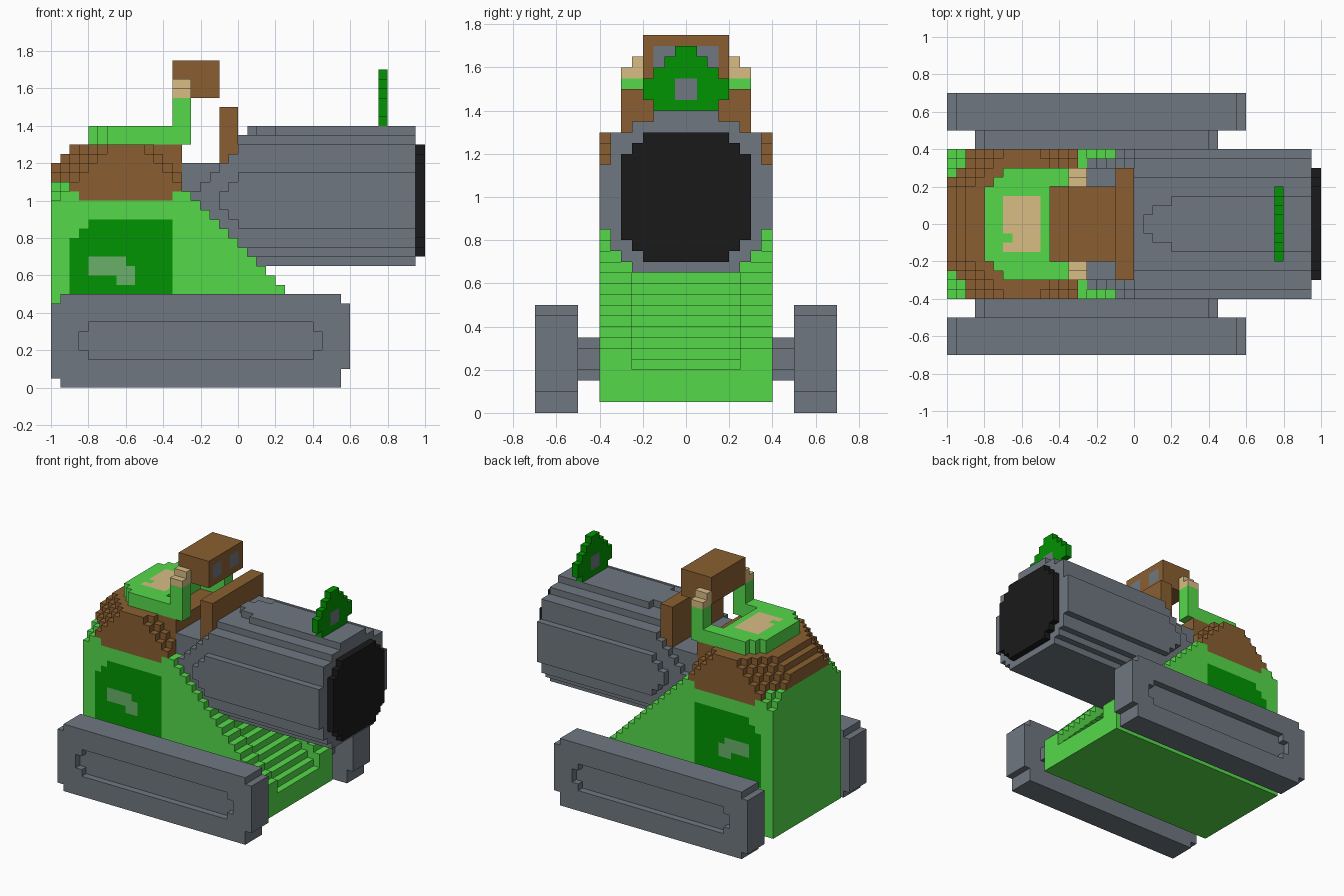
import bpy, bmesh

if "Cube" in bpy.data.objects:
    bpy.data.objects.remove(bpy.data.objects["Cube"], do_unlink=True)

U = 0.05  # block size


def linear(c):
    return c / 12.92 if c <= 0.04045 else ((c + 0.055) / 1.055) ** 2.4


def material(name, hexcode):
    rgb = [linear(int(hexcode[i:i + 2], 16) / 255) for i in (0, 2, 4)]
    m = bpy.data.materials.new(name)
    m.use_nodes = True
    m.diffuse_color = (*rgb, 1)
    bsdf = m.node_tree.nodes["Principled BSDF"]
    bsdf.inputs["Base Color"].default_value = (*rgb, 1)
    bsdf.inputs["Roughness"].default_value = 0.8
    return m


MATS = {n: material(n, h) for n, h in (
    ("steel grey", "707780"), ("bright green", "55D949"), ("dark green", "019401"),
    ("pale green", "68B068"), ("brown", "8A5F31"), ("tan", "D9BC84"), ("black", "1A1A1A"))}

cells = {}  # block position -> part name


def box(part, x0, x1, y0, y1, z0, z1):
    """Fill blocks over |y| from y0 to y1, mirrored; part None carves."""
    r = lambda a, b: range(round(a / U), round(b / U))
    for i in r(x0, x1):
        for j in r(y0, y1):
            for k in r(z0, z1):
                for jj in (j, -1 - j):
                    if part:
                        cells[i, jj, k] = part
                    else:
                        cells.pop((i, jj, k), None)


# Hull: flat base, then a stepped front slope with a sunken middle
box("hull", -1, 0.5, 0, 0.4, 0.05, 0.2)
for k in range(4, 20):
    z = k * U
    box("hull", -1, min(0.5, 0.75 - z), 0.25, 0.4, z, z + U)
    box("hull", -1, 0.65 - z, 0, 0.25, z, z + U)
box("hull", -0.3, -0.25, 0, 0.4, 1.0, 1.05)

# Stepped brown dome with cut corners, on the green rim of the hull
for i in range(-20, -6):
    x = i * U
    rim = 1.0 if -17 <= i < -7 else 1.05 if i >= -18 else 1.1
    for w, rear_drop, front_drop in ((0.2, 0, 0), (0.25, 1, 0), (0.3, 2, 0),
                                     (0.35, 3, i + 10), (0.4, 4, i + 11)):
        top = min(1.3, 1.2 + (i + 20 - rear_drop) * U, 1.3 - front_drop * U)
        y0 = w - U if w > 0.2 else 0
        box("hull", x, x + U, y0, w, 1.0, min(rim, top))
        box("dome", x, x + U, y0, w, rim, top)

# Gun mount and barrel, stacked in layers: z0, z1, half width, rear x
box("barrel", -0.3, 0, 0, 0.3, 1.05, 1.2)
for z0, z1, w, x in ((0.65, 0.7, 0.25, 0), (0.7, 0.75, 0.3, 0), (0.75, 0.85, 0.35, -0.05),
                     (0.85, 1.05, 0.35, -0.25), (1.05, 1.1, 0.35, -0.2), (1.1, 1.15, 0.35, -0.15),
                     (1.15, 1.2, 0.35, -0.1), (1.2, 1.25, 0.35, -0.05),
                     (1.25, 1.3, 0.35, 0), (1.3, 1.35, 0.25, 0), (1.35, 1.4, 0.05, 0.05),
                     (1.35, 1.4, 0.1, 0.1), (1.35, 1.4, 0.15, 0.2),
                     (0.85, 1.15, 0.4, 0), (0.9, 1.1, 0.4, -0.05), (0.95, 1.05, 0.4, -0.1)):
    box("barrel", x, 0.95, 0, w, z0, z1)

# Muzzle disc
for z0, z1, w in ((0.7, 1.3, 0.2), (0.75, 1.25, 0.25), (0.8, 1.2, 0.3)):
    box("muzzle", 0.95, 1, 0, w, z0, z1)

# Gunner: torso, reaching arms and hands
for x, w in ((-0.8, 0.2), (-0.75, 0.25), (-0.7, 0.3)):
    box("torso", x, -0.45, 0, w, 1.3, 1.4)
box("arms", -0.45, -0.25, 0.2, 0.3, 1.3, 1.4)
box("arms", -0.35, -0.25, 0.2, 0.3, 1.4, 1.55)
box("hands", -0.35, -0.25, 0.2, 0.3, 1.55, 1.6)
box("hands", -0.35, -0.25, 0.2, 0.25, 1.6, 1.65)

# Head block and shield plate
box("head", -0.35, -0.1, 0, 0.2, 1.55, 1.75)
box("shield", -0.1, 0, 0, 0.3, 1.2, 1.5)

# Gun sight on the barrel
for z0, z1, w in ((1.4, 1.45, 0.15), (1.45, 1.55, 0.2), (1.55, 1.6, 0.15),
                  (1.6, 1.65, 0.1), (1.65, 1.7, 0.05)):
    box("sight", 0.75, 0.8, 0, w, z0, z1)

# Tracks with notched ends and a shallow side recess, and their axle blocks
box("tracks", -0.95, 0.55, 0.5, 0.7, 0, 0.5)
box("tracks", -1, -0.95, 0.5, 0.7, 0.05, 0.45)
box("tracks", 0.55, 0.6, 0.5, 0.7, 0.1, 0.45)
for part, y0, y1 in ((None, 0.65, 0.7), ("axles", 0.4, 0.5)):
    box(part, -0.8, 0.4, y0, y1, 0.15, 0.35)
    box(part, -0.85, 0.45, y0, y1, 0.2, 0.3)

BASE = {"hull": "bright green", "barrel": "steel grey", "muzzle": "black", "dome": "brown",
        "torso": "bright green", "arms": "bright green", "hands": "tan", "head": "brown",
        "shield": "brown", "sight": "dark green", "tracks": "steel grey", "axles": "steel grey"}


def paint(part, c, d):
    """Colour of one block face from its block centre c and direction d."""
    x, y, z = ((v + 0.5) * U for v in c)
    y0 = abs(y)
    if part == "hull" and d[1] and y0 > 0.35:
        # side emblem with a pale mark
        if (-0.8 < x < -0.6 and 0.6 < z < 0.7) or (-0.65 < x < -0.55 and 0.55 < z < 0.65):
            return "pale green"
        top = 0.8 if x < -0.85 else 0.85 if x < -0.8 else 0.9
        if -0.9 < x < -0.35 and 0.4 < z < top:
            return "dark green"
    if part == "torso" and d[2] > 0 and -0.7 < x < -0.5 and y0 < 0.15:
        if not (x < -0.65 and -0.1 < y < -0.05):
            return "tan"
    if part == "head" and d[0] > 0 and 0.05 < y0 < 0.15 and 1.6 < z < 1.7:
        return "steel grey"
    if part == "sight" and d[0] and y0 < 0.05 and 1.45 < z < 1.55:
        return "steel grey"
    return BASE[part]


def build(part):
    """Skin the open sides of a part's blocks and merge flat areas."""
    bm = bmesh.new()
    verts, slots = {}, []
    for c in [c for c, p in cells.items() if p == part]:
        for a in range(3):
            for s in (-1, 1):
                d = [0, 0, 0]
                d[a] = s
                if tuple(c[i] + d[i] for i in range(3)) in cells:
                    continue
                loop = []
                for u, v in ((0, 0), (1, 0), (1, 1), (0, 1))[::s]:
                    p = list(c)
                    p[a] += s > 0
                    p[(a + 1) % 3] += u
                    p[(a + 2) % 3] += v
                    p = tuple(p)
                    if p not in verts:
                        verts[p] = bm.verts.new([q * U for q in p])
                    loop.append(verts[p])
                f = bm.faces.new(loop)
                name = paint(part, c, d)
                if name not in slots:
                    slots.append(name)
                f.material_index = slots.index(name)
    bmesh.ops.dissolve_limit(bm, angle_limit=0.01, verts=bm.verts[:], edges=bm.edges[:],
                             delimit={"MATERIAL"})
    me = bpy.data.meshes.new(part)
    bm.to_mesh(me)
    bm.free()
    for n in slots:
        me.materials.append(MATS[n])
    bpy.context.collection.objects.link(bpy.data.objects.new(part, me))


for part in BASE:
    build(part)
